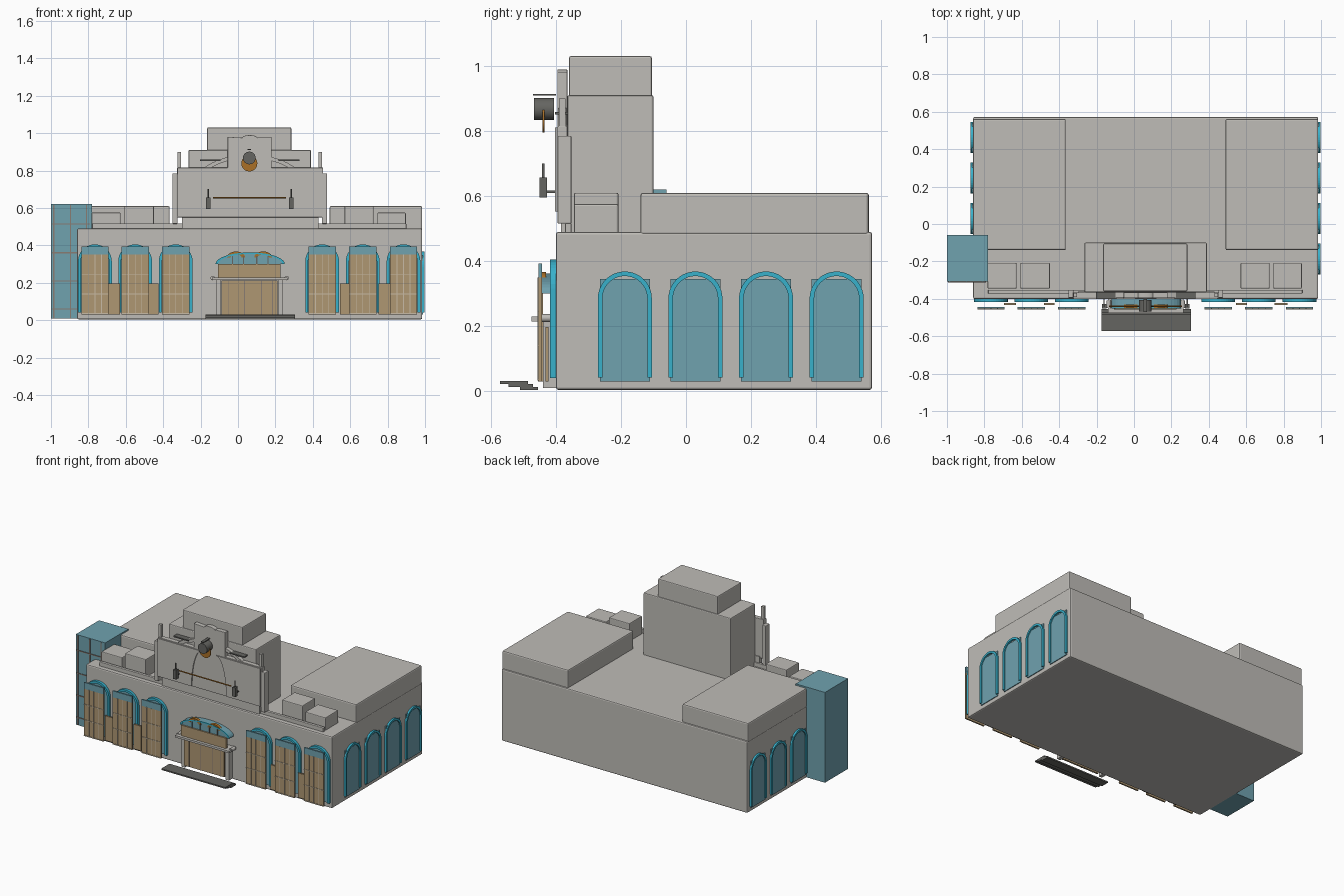
import bpy, bmesh
from math import sin, cos, pi
from mathutils import Vector

old = bpy.data.objects.get("Cube")
if old:
    bpy.data.objects.remove(old)


def material(name, r, g, b):
    m = bpy.data.materials.new(name)
    m.use_nodes = True
    m.diffuse_color = (r, g, b, 1)
    m.node_tree.nodes["Principled BSDF"].inputs["Base Color"].default_value = (r, g, b, 1)
    return m


stone = material("warm grey stone", .52, .505, .475)
glass = material("blue grey glass", .16, .36, .43)
cyan = material("cyan trim", .04, .44, .60)
tan = material("tan timber", .43, .31, .17)
cream = material("cream bars", .58, .50, .38)
amber = material("amber metal", .40, .16, .02)
dark = material("dark grey metal", .13, .13, .12)
bars = material("brown grey bars", .25, .20, .17)


def finish(name, bm, mat, bevel=0):
    bmesh.ops.recalc_face_normals(bm, faces=bm.faces)
    mesh = bpy.data.meshes.new(name)
    bm.to_mesh(mesh)
    bm.free()
    mesh.materials.append(mat)
    ob = bpy.data.objects.new(name, mesh)
    bpy.context.collection.objects.link(ob)
    if bevel:
        mod = ob.modifiers.new("rounded edges", "BEVEL")
        mod.width, mod.segments = bevel, 2
    return ob


def box(name, x, y, z, mat=stone, bevel=0):
    """Box from (min, max) ranges."""
    bm = bmesh.new()
    bmesh.ops.create_cube(bm, size=1)
    for v in bm.verts:
        v.co = Vector([(a + b) / 2 + c * (b - a) for (a, b), c in zip((x, y, z), v.co)])
    return finish(name, bm, mat, bevel)


def plate(name, pts, start, depth, mat, side=False, bevel=0):
    """Outline in x-z pushed along y, or in y-z pushed along x."""
    bm = bmesh.new()
    place = (lambda u, v: (start, u, v)) if side else (lambda u, v: (u, start, v))
    face = bm.faces.new([bm.verts.new(place(u, v)) for u, v in pts])
    out = bmesh.ops.extrude_face_region(bm, geom=[face])
    push = Vector((depth, 0, 0)) if side else Vector((0, depth, 0))
    bmesh.ops.translate(bm, vec=push, verts=[g for g in out["geom"] if isinstance(g, bmesh.types.BMVert)])
    return finish(name, bm, mat, bevel)


def cylinder(name, centre, radius, length, mat, axis="Y"):
    bpy.ops.mesh.primitive_cylinder_add(vertices=24, radius=radius, depth=length, location=centre,
                                        rotation=(pi / 2 if axis == "Y" else 0, pi / 2 if axis == "X" else 0, 0))
    ob = bpy.context.object
    ob.name = name
    ob.data.materials.append(mat)
    bpy.ops.object.shade_smooth_by_angle()
    return ob


def arc(cx, cz, rx, rz, start=0, end=pi, n=20):
    return [(cx + rx * cos(start + (end - start) * i / n), cz + rz * sin(start + (end - start) * i / n))
            for i in range(n + 1)]


def arch_ring(c, base, spring, r, width):
    """Arch outline with straight legs."""
    return ([(c + r, base)] + arc(c, spring, r, r) + [(c - r, base), (c - r + width, base)]
            + arc(c, spring, r - width, r - width, pi, 0) + [(c + r - width, base)])


MID = .0625

# Main masses
box("main_hall", (-.86, .985), (-.40, .572), (.004, .49), bevel=.008)
box("right_rear_wing", (-.86, -.365), (-.14, .562), (.48, .61), bevel=.008)
box("left_rear_wing", (.49, .985), (-.14, .562), (.48, .61), bevel=.008)
box("tower", (-.265, .39), (-.365, -.10), (.48, .91), bevel=.006)
box("tower_cap", (-.165, .285), (-.36, -.105), (.90, 1.03), bevel=.006)
for x0, x1, top in ((-.783, -.628, .575), (-.607, -.45, .61), (.57, .725, .61), (.745, .897, .575)):
    box("roof_unit", (x0, x1), (-.345, -.208), (.485, top), bevel=.005)
box("roof_curb", (-.78, .90), (-.372, -.352), (.485, .517), bevel=.003)

# Glazed corner shaft with thin bars
box("glass_shaft", (-1, -.78), (-.308, -.06), (.008, .62), glass)
for z in (.06, .21, .36, .515):
    box("shaft_rail", (-.995, -.79), (-.312, -.306), (z - .003, z + .003), bars)
for x in (-.985, -.895, -.81):
    box("shaft_post", (x - .003, x + .003), (-.312, -.306), (.01, .615), bars)

# Front arched windows with timber panels
for c in (-.765, -.55, -.333, .45, .667, .885):
    plate("front_arch_glass", [(c + .08, .04)] + arc(c, .315, .08, .08) + [(c - .08, .04)], -.408, .01, glass)
    plate("front_arch_trim", arch_ring(c, .04, .315, .09, .015), -.418, .02, cyan)
    box("timber_panel", (c - .073, c + .073), (-.453, -.443), (.03, .35), tan)
    box("panel_transom_glass", (c - .073, c + .073), (-.453, -.443), (.35, .393), glass)
    for x in (c - .035, c, c + .035):
        box("panel_upright", (x - .002, x + .002), (-.456, -.452), (.035, .35), cream)
    for z in (.035, .14, .245):
        box("panel_crossbar", (c - .073, c + .073), (-.456, -.452), (z - .002, z + .002), cream)
for x0, x1 in ((-.695, -.63), (-.48, -.425), (.545, .605), (.752, .82)):
    box("low_timber_panel", (x0, x1), (-.432, -.422), (.03, .197), tan)

# Side arched windows: four on the left, three on the right
for i in range(4):
    c = -.188 + .217 * i
    for x, d in ((.983, .012), (-.858, -.012)):
        if x < 0 and i == 0:
            continue
        plate("side_glass", [(c - .077, .03), (c + .077, .03), (c + .077, .345), (c - .077, .345)],
              x, d * .6, glass, True)
        plate("side_arch_trim", arch_ring(c, .042, .285, .083, .014), x, d * 1.25, cyan, True)

# Entrance: steps, doors, lintel and fan canopy
for y0, y1, z in ((-.572, -.485, .022), (-.545, -.47, .013), (-.51, -.455, .004)):
    box("entrance_step", (-.175, .305), (y0, y1), (z, z + .009), dark)
box("entrance_doors", (-.088, .212), (-.452, -.44), (.03, .212), tan)
for x in (-.05, .035, .125, .185):
    box("door_divider", (x - .002, x + .002), (-.455, -.451), (.03, .212), bars)
for s in (-1, 1):
    box("door_jamb", (MID + s * .165 - .012, MID + s * .165 + .012), (-.44, -.40), (.01, .215))
    cylinder("cornice_end", (MID + s * .198, -.43, .225), .012, .04, stone)
box("entrance_cornice", (-.14, .265), (-.475, -.40), (.215, .229))
box("entrance_lintel", (-.107, .228), (-.456, -.44), (.229, .30), tan)
plate("fan_canopy", arc(.065, .30, .185, .062), -.447, .045, glass)
plate("fan_canopy_trim", arc(.065, .30, .185, .062) + arc(.065, .30, .172, .054, pi, 0), -.452, .008, cyan)
for x in (-.03, .03, .10, .16):
    box("canopy_rib", (x - .003, x + .003), (-.452, -.445), (.30, .342), dark)
for c in (-.01, .135):
    plate("canopy_scroll", arc(c, .335, .048, .032) + arc(c, .335, .03, .016, pi, 0), -.45, .02, amber)

# Ornamental gable
gable = [(-.325, .55), (.455, .55), (.455, .815), (.18, .815), (.18, .98), (.115, .98)]
gable += arc(MID, .975, .04, .014) + [(-.055, .98), (-.055, .815), (-.325, .815)]
plate("front_gable", gable, -.395, .03, stone, bevel=.003)
box("gable_foot", (-.30, .43), (-.385, -.36), (.485, .56))
plate("gable_arch", arc(MID, .73, .29, .155) + arc(MID, .73, .265, .135, pi, 0), -.392, .025, stone)
for s in (-1, 1):
    curve = [(MID + s * .385, .553), (MID + s * .385, .81), (MID + s * .13, .81)]
    curve += [(MID + s * (.055 + .075 * cos(t * pi / 16)), .553 + .257 * sin(t * pi / 16)) for t in range(8, -1, -1)]
    plate("gable_side_panel", curve, -.402, .01, stone)
    x = MID + s * .40
    box("gable_pilaster", (x - .014, x + .014), (-.395, -.352), (.515, .785), bevel=.004)
    x = MID + s * .377
    box("gable_post", (x - .01, x + .01), (-.39, -.37), (.78, .90))
    x = MID + s * .21
    box("gable_bar", (x - .055, x + .055), (-.402, -.36), (.85, .858), dark)
    # Wall lanterns
    x = MID + s * .222
    box("lantern", (x - .012, x + .012), (-.451, -.427), (.595, .657), dark)
    cylinder("lantern_finial", (x, -.439, .675), .004, .05, dark, "Z")
    box("lantern_bracket", (x - .003, x + .003), (-.43, -.40), (.61, .617), dark)
cylinder("amber_rail", (MID, -.439, .655), .004, .39, amber, "X")

# Round gable lamp
cylinder("lamp_drum", (MID - .002, -.437, .867), .034, .062, dark)
cylinder("lamp_disc", (MID - .002, -.438, .838), .043, .005, amber)
box("lamp_cap", (MID - .012, MID + .008), (-.47, -.40), (.909, .914), dark)
